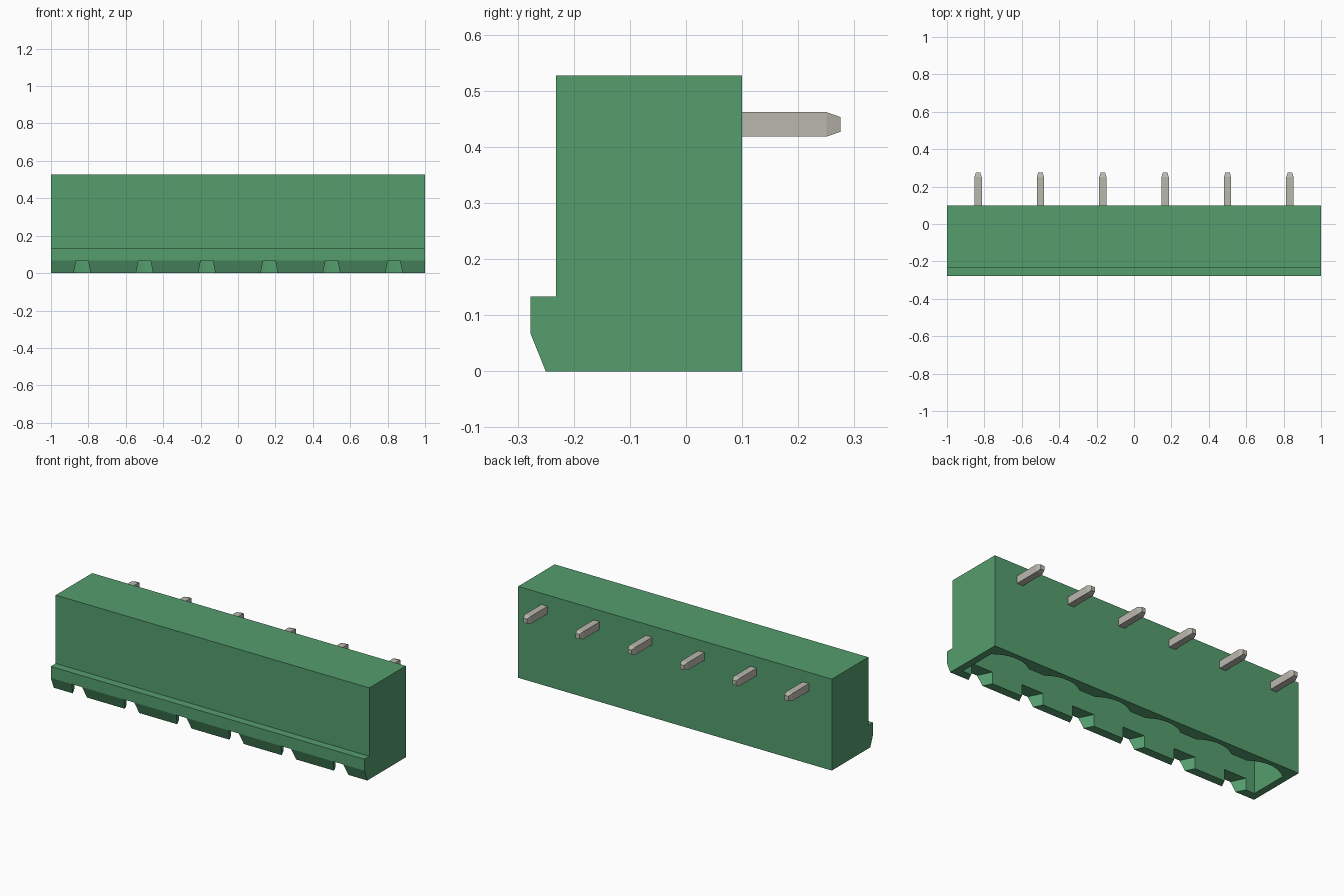
import bpy, bmesh, math
from mathutils import Vector

cube = bpy.data.objects.get("Cube")
if cube:
    bpy.data.objects.remove(cube, do_unlink=True)


def material(name, rgb):
    m = bpy.data.materials.new(name)
    m.use_nodes = True
    m.diffuse_color = (*rgb, 1)
    bsdf = m.node_tree.nodes["Principled BSDF"]
    bsdf.inputs["Base Color"].default_value = (*rgb, 1)
    bsdf.inputs["Roughness"].default_value = 0.6
    return m


GREEN = material("housing green", (0.09, 0.34, 0.155))
METAL = material("tinned metal", (0.49, 0.48, 0.42))

PITCH = 1 / 3
POLES = [(i - 2.5) * PITCH for i in range(6)]


def make(name, bm, mat):
    bmesh.ops.recalc_face_normals(bm, faces=bm.faces)
    mesh = bpy.data.meshes.new(name)
    bm.to_mesh(mesh)
    bm.free()
    mesh.materials.append(mat)
    obj = bpy.data.objects.new(name, mesh)
    bpy.context.collection.objects.link(obj)
    return obj


def add_prism(bm, points, offset):
    """Extrude a closed 3D outline along an offset."""
    face = bm.faces.new([bm.verts.new(p) for p in points])
    out = bmesh.ops.extrude_face_region(bm, geom=[face], use_keep_orig=True)
    verts = [g for g in out["geom"] if isinstance(g, bmesh.types.BMVert)]
    bmesh.ops.translate(bm, verts=verts, vec=offset)


def cut(target, cutter):
    mod = target.modifiers.new("cut", "BOOLEAN")
    mod.operation = "DIFFERENCE"
    mod.solver = "EXACT"
    mod.object = cutter
    bpy.context.view_layer.objects.active = target
    bpy.ops.object.modifier_apply(modifier=mod.name)
    bpy.data.objects.remove(cutter, do_unlink=True)


# Housing: side profile with a stepped, chamfered lip
profile = [(-0.25, 0), (0.1, 0), (0.1, 0.527), (-0.232, 0.527),
           (-0.232, 0.133), (-0.277, 0.133), (-0.277, 0.067)]
bm = bmesh.new()
add_prism(bm, [(-1, y, z) for y, z in profile], (2, 0, 0))
housing = make("housing", bm, GREEN)

# Plug cavity: open below, with a curved recess in the back wall at each pole
FRONT, BACK, SIDE, CEILING = -0.2, 0.03, 0.96, 0.38
HALF, DEPTH, STEPS = 0.115, 0.04, 10
radius = (HALF ** 2 + DEPTH ** 2) / (2 * DEPTH)
sweep = math.asin(HALF / radius)
outline = [(SIDE, FRONT), (-SIDE, FRONT), (-SIDE, BACK)]
for x in POLES:
    for i in range(STEPS + 1):
        a = sweep * (2 * i / STEPS - 1)
        outline.append((x + radius * math.sin(a),
                        BACK + DEPTH - radius * (1 - math.cos(a))))
outline.append((SIDE, BACK))
bm = bmesh.new()
add_prism(bm, [(x, y, -0.1) for x, y in outline], (0, 0, CEILING + 0.1))
cut(housing, make("cavity_cutter", bm, GREEN))

# Dovetail keying slots through the front lip
bm = bmesh.new()
for x in POLES:
    slot = [(-0.031, -0.28), (0.031, -0.28), (0.075, -0.19), (-0.075, -0.19)]
    add_prism(bm, [(x + dx, y, -0.1) for dx, y in slot], (0, 0, 0.167))
cut(housing, make("slot_cutter", bm, GREEN))


def pin(name, start, direction, length, half=0.022, tip=0.025):
    """Square pin with a tapered tip."""
    d = Vector(direction)
    u = Vector((1, 0, 0))
    v = d.cross(u)
    bm = bmesh.new()
    rings = []
    for t, h in ((0, half), (length - tip, half), (length, half * 0.6)):
        c = Vector(start) + d * t
        rings.append([bm.verts.new(c + u * h * a * 0.9 + v * h * b)
                      for a, b in ((-1, -1), (1, -1), (1, 1), (-1, 1))])
    for lower, upper in zip(rings, rings[1:]):
        for i in range(4):
            j = (i + 1) % 4
            bm.faces.new((lower[i], lower[j], upper[j], upper[i]))
    bm.faces.new(rings[0])
    bm.faces.new(rings[-1])
    return make(name, bm, METAL)


# Solder pins at the back, contact pins inside the cavity
for n, x in enumerate(POLES, 1):
    pin(f"solder_pin_{n}", (x, 0.09, 0.44), (0, 1, 0), 0.185)
    pin(f"contact_pin_{n}", (x, -0.07, CEILING + 0.01), (0, 0, -1), 0.28)
